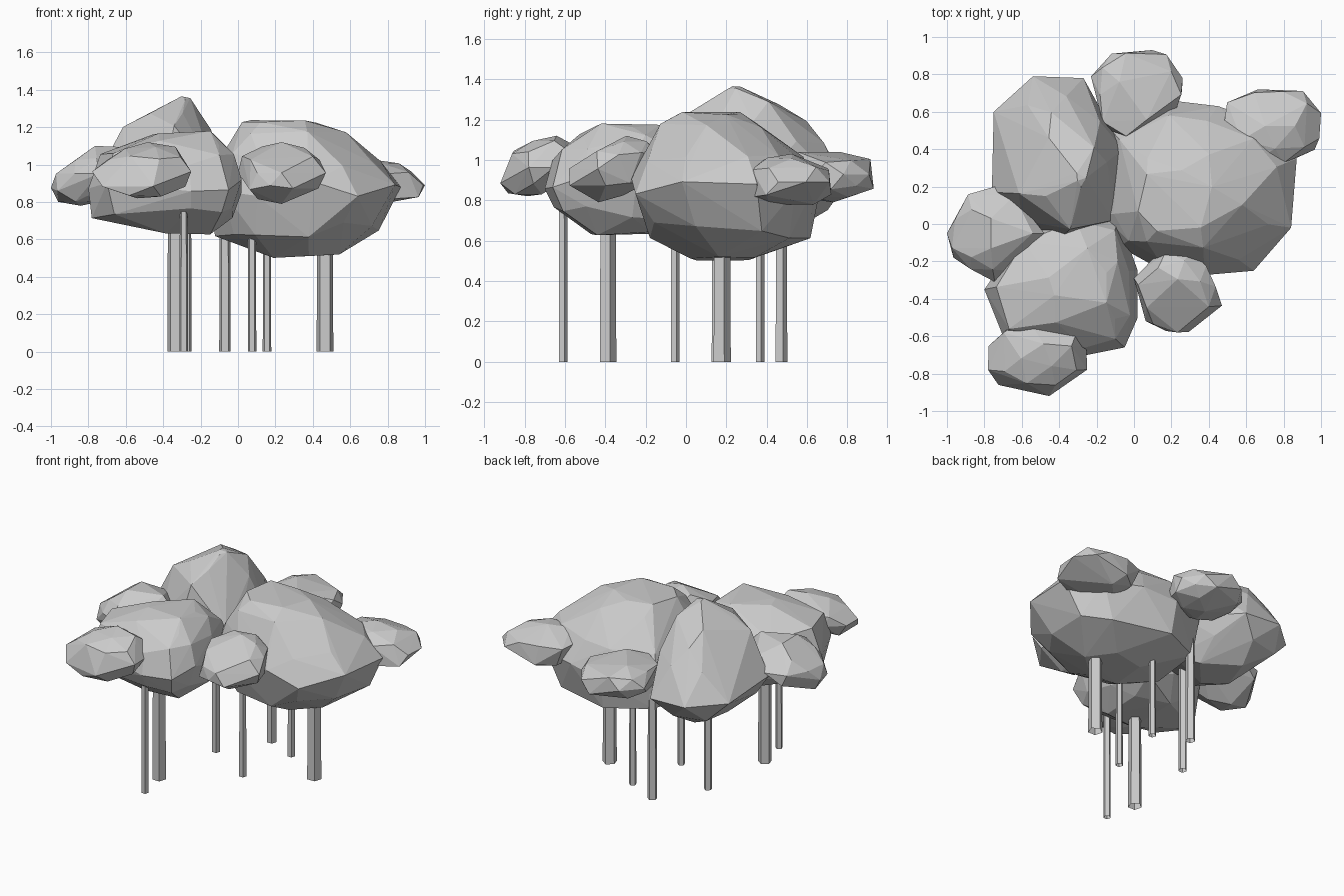
import bpy, bmesh, math, random
from mathutils import Vector

if "Cube" in bpy.data.objects:
    bpy.data.objects.remove(bpy.data.objects["Cube"])

random.seed(4)


def finish(bm, name):
    bmesh.ops.recalc_face_normals(bm, faces=bm.faces)
    me = bpy.data.meshes.new(name)
    bm.to_mesh(me)
    bm.free()
    ob = bpy.data.objects.new(name, me)
    bpy.context.collection.objects.link(ob)
    return ob


def hull(bm, name):
    res = bmesh.ops.convex_hull(bm, input=bm.verts[:])
    junk = {g for g in res["geom_interior"] if isinstance(g, bmesh.types.BMVert)}
    bmesh.ops.delete(bm, geom=list(junk), context='VERTS')
    return finish(bm, name)


def crown(name, centre, outline, rings):
    """Faceted crown: plan outline scaled at several heights (z, scale, dx, dy)."""
    c = Vector(centre)
    bm = bmesh.new()
    for i, (z, s, dx, dy) in enumerate(rings):
        pts = [Vector(p) for p in outline]
        if s < 0.95:      # shifted or alternate points give large irregular facets
            n = len(pts)
            pts = [pts[k].lerp(pts[(k + 1) % n], 0.5 * (i % 2))
                   for k in range(i % 2, n, 1 if s > 0.7 else 2)]
        for p in pts:
            q = c + (p - c) * s
            j = 0.0 if s >= 0.95 else 0.02
            bm.verts.new((q.x + dx + random.uniform(-j, j),
                          q.y + dy + random.uniform(-j, j),
                          z + random.uniform(-1, 1) * (0.04 if s > 0.7 else 0.012)))
    return hull(bm, name)


def tuft(name, lo, hi, lean=(0, 0)):
    """Small faceted tuft filling a bounding box, its top leaning sideways."""
    lo, hi = Vector(lo), Vector(hi)
    bm = bmesh.new()
    bmesh.ops.create_icosphere(bm, subdivisions=2, radius=1)
    for v in random.sample(bm.verts[:], 16):
        bm.verts.remove(v)
    for v in bm.verts:
        p = v.co * (1 + random.uniform(-0.06, 0.06))
        v.co = (p.x + lean[0] * p.z, p.y + lean[1] * p.z, p.z)
    for a in range(3):
        vals = [v.co[a] for v in bm.verts]
        m, w = min(vals), max(vals) - min(vals)
        for v in bm.verts:
            v.co[a] = lo[a] + (v.co[a] - m) / w * (hi[a] - lo[a])
    bmesh.ops.delete(bm, geom=bm.edges[:], context='EDGES_FACES')
    return hull(bm, name)


# Three large crowns
crown("right_crown", (0.35, 0.2),
      [(-0.17, 0.05), (-0.08, -0.12), (0.1, -0.22), (0.41, -0.27), (0.64, -0.25),
       (0.84, -0.02), (0.87, 0.35), (0.7, 0.54), (0.45, 0.63), (0.2, 0.66), (-0.12, 0.5)],
      [(1.23, 0.38, -0.12, -0.06), (1.17, 0.6, -0.09, -0.06), (1.03, 0.85, -0.03, -0.02),
       (0.87, 1, 0, 0), (0.65, 0.84, -0.03, 0.03), (0.51, 0.38, -0.02, -0.02)])

crown("back_crown", (-0.42, 0.35),
      [(-0.76, 0.17), (-0.75, 0.6), (-0.54, 0.79), (-0.27, 0.78), (-0.06, 0.4),
       (-0.11, 0.02), (-0.4, -0.08), (-0.6, 0.02)],
      [(1.355, 0.08, 0.13, -0.12), (1.285, 0.5, 0.06, -0.08), (1.2, 0.68, 0.05, -0.07),
       (1.07, 0.84, 0.03, -0.02), (0.9, 1, 0, 0), (0.78, 0.84, 0, 0), (0.66, 0.42, 0.02, 0)])

crown("front_crown", (-0.4, -0.34),
      [(-0.8, -0.35), (-0.6, -0.06), (-0.3, 0.05), (-0.08, 0.03), (0.02, -0.25),
       (0.02, -0.5), (-0.05, -0.66), (-0.25, -0.7), (-0.7, -0.6)],
      [(1.17, 0.4, 0.1, 0.06), (1.12, 0.66, 0.05, 0.0), (1.02, 0.87, 0, 0),
       (0.88, 1, 0, 0), (0.73, 0.92, 0, 0.01), (0.635, 0.55, 0.04, 0.05)])

# Small tufts around the edge: box corners and lean
tuft("front_left_tuft", (-0.78, -0.92, 0.82), (-0.25, -0.5, 1.12), (0.1, 0.35))
tuft("left_tuft", (-1.0, -0.31, 0.78), (-0.48, 0.2, 1.1), (0.4, 0))
tuft("back_tuft", (-0.23, 0.47, 0.79), (0.26, 0.93, 1.04), (0, -0.1))
tuft("right_tuft", (0.48, 0.3, 0.78), (1.0, 0.72, 1.03), (-0.1, 0))
tuft("front_right_tuft", (0.0, -0.58, 0.79), (0.47, -0.14, 1.12), (0, 0.3))

# Slim five-sided trunks, open at the foot: x, y, radius
for i, (x, y, r) in enumerate([(-0.335, -0.39, 0.045), (0.465, 0.175, 0.047),
                               (-0.29, -0.61, 0.024), (0.075, -0.055, 0.024),
                               (0.155, 0.365, 0.024), (-0.07, 0.47, 0.032),
                               (-0.275, 0.15, 0.028)]):
    bm = bmesh.new()
    bmesh.ops.create_cone(bm, cap_ends=False, segments=5, radius1=r, radius2=r * 0.92, depth=0.82)
    bmesh.ops.translate(bm, verts=bm.verts, vec=(x, y, 0.41))
    finish(bm, f"trunk_{i + 1}")
